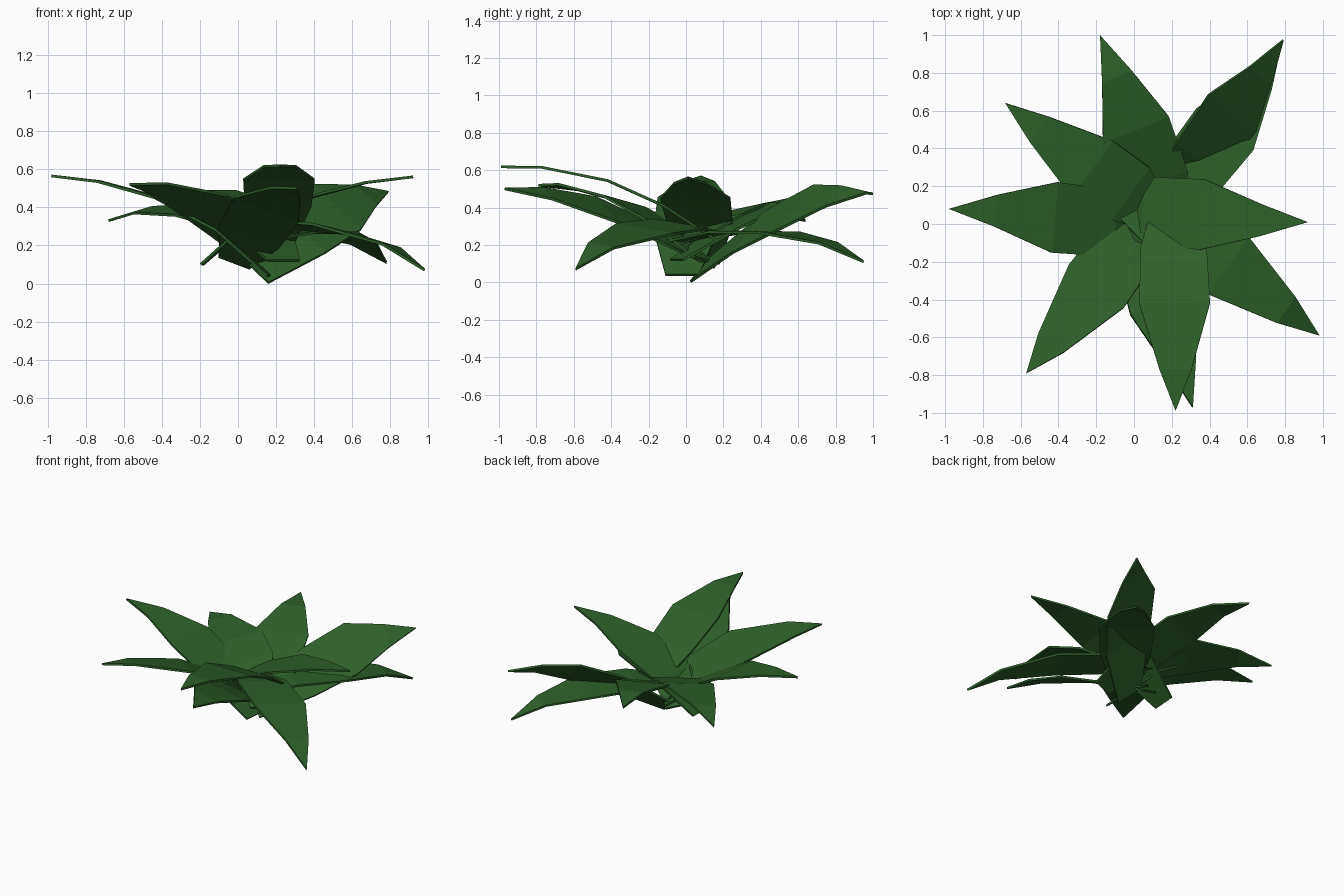
import bpy, bmesh, math
from mathutils import Vector

if "Cube" in bpy.data.objects:
    bpy.data.objects.remove(bpy.data.objects["Cube"])

green = bpy.data.materials.new("leaf_green")
green.diffuse_color = (0.028, 0.115, 0.024, 1)
green.use_nodes = True
green.node_tree.nodes["Principled BSDF"].inputs["Base Color"].default_value = green.diffuse_color

# Shared blade outline: widths from the blunt base to the pointed tip
WIDTHS = [0.18, 0.35, 0.375, 0.17, 0.0]


def leaf(name, path, roll=0, scale=1.0):
    """Flat-faced blade swept along a midrib given from base to tip."""
    pts = [Vector(p) for p in path]
    d = pts[-1] - pts[0]
    flat = Vector((-d.y, d.x, 0)).normalized()
    r = math.radians(roll)
    side = flat * math.cos(r) + Vector((0, 0, math.sin(r)))
    bm = bmesh.new()
    rows = []
    for p, w in zip(pts[:-1], WIDTHS):
        h = side * w * scale / 2
        rows.append((bm.verts.new(p - h), bm.verts.new(p + h)))
    for a, b in zip(rows, rows[1:]):
        bm.faces.new((a[0], b[0], b[1], a[1]))
    tip = bm.verts.new(pts[-1])
    bm.faces.new((rows[-1][0], tip, rows[-1][1]))
    me = bpy.data.meshes.new(name)
    bm.to_mesh(me)
    bm.free()
    me.materials.append(green)
    ob = bpy.data.objects.new(name, me)
    bpy.context.collection.objects.link(ob)
    s = ob.modifiers.new("thickness", 'SOLIDIFY')
    s.thickness = 0.014
    s.offset = 0


# Upright, arching leaves around the rosette
leaf("leaf_left", [(.16, -.02, .04), (-.1, 0, .28), (-.42, .035, .45), (-.73, .07, .535), (-.98, .08, .565)])
leaf("leaf_right", [(-.19, .09, .1), (.05, .075, .31), (.36, .05, .45), (.67, .02, .53), (.92, .01, .56)])
leaf("leaf_front", [(.21, .17, .22), (.21, -.12, .41), (.215, -.42, .545), (.22, -.77, .615), (.22, -.99, .618)])
leaf("leaf_front_under", [(-.02, .13, .11), (.06, -.13, .25), (.15, -.43, .39), (.25, -.74, .475), (.31, -.97, .5)], -20)
leaf("leaf_front_left", [(.13, .1, .12), (-.03, -.1, .3), (-.2, -.33, .43), (-.44, -.63, .51), (-.57, -.79, .52)], 10)
leaf("leaf_back", [(.24, -.05, .12), (.12, .22, .29), (.01, .5, .42), (-.09, .78, .485), (-.18, 1, .475)])
leaf("leaf_back_right", [(.1, .07, .06), (.34, .34, .27), (.52, .59, .4), (.67, .79, .46), (.79, .975, .48)], 37, 1.05)

# Lower, drooping leaves
leaf("leaf_back_left", [(.14, .04, .23), (-.02, .16, .33), (-.22, .29, .39), (-.5, .5, .385), (-.68, .64, .33)], -10)
leaf("leaf_lower_right", [(-.05, .13, .27), (.22, -.03, .31), (.5, -.22, .285), (.805, -.455, .195), (.98, -.59, .07)], -8)
leaf("leaf_lower_back_right", [(.05, -.05, .22), (.27, .23, .27), (.48, .5, .265), (.66, .76, .21), (.78, .95, .11)])
